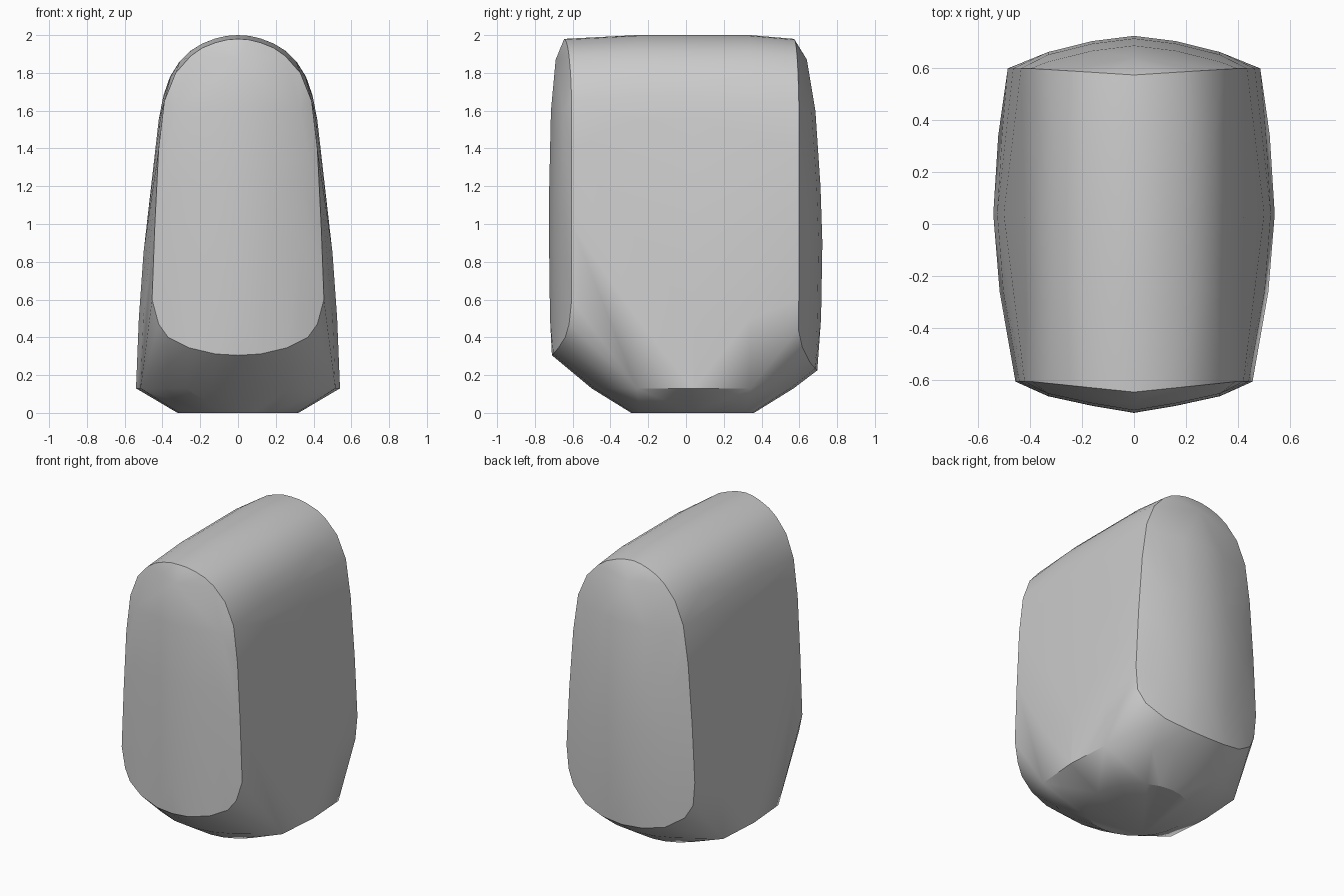
import bpy, bmesh, math

cube = bpy.data.objects.get("Cube")
if cube:
    bpy.data.objects.remove(cube)

grey = bpy.data.materials.new("plain_grey")
grey.use_nodes = True
colour = (0.6, 0.6, 0.6, 1)
grey.diffuse_color = colour
grey.node_tree.nodes["Principled BSDF"].inputs["Base Color"].default_value = colour

bm = bmesh.new()


def pair(x, y, z):
    """Add a point and its mirror image across the centre plane."""
    for side in ((1, -1) if x else (1,)):
        bm.verts.new((x * side, y, z))


# Arched cross-section of the body, widest near the middle
arch = [(0, 2), (.06, 1.996), (.12, 1.982), (.19, 1.955), (.25, 1.918), (.31, 1.86),
        (.36, 1.78), (.395, 1.68), (.42, 1.55), (.46, 1.2), (.5, .85), (.525, .5), (.54, .13)]
for y, low_width in ((-.26, .955), (.04, 1), (.34, .965)):
    for x, z in arch:
        narrowing = 1 + (low_width - 1) * min(1, (2 - z) / 1.2)
        pair(x * narrowing, y, z)

# Front rim: arch at the top, rounded lower edge
front_rim = [(0, 1.98), (.06, 1.975), (.12, 1.96), (.19, 1.932), (.25, 1.89), (.33, 1.8),
             (.39, 1.65), (.42, 1.4), (.44, 1), (.455, .6)]
for x, z in front_rim:
    pair(x, -.645 + .04 * min(1, x / .39), z)
for x, z in ((.42, .47), (.37, .4), (.26, .345), (.12, .312), (0, .305)):
    pair(x, -.71 + .1 * (x / .44) ** 2, z)

# Back rim, a little wider than the front
for x, z in front_rim:
    pair(x * (1 + .065 * min(1, (2 - z) / 1.2)), .572 + .025 * min(1, x / .39), z)
for x, z in ((.47, .44), (.42, .35), (.3, .27), (.15, .235), (0, .225)):
    pair(x, .695 - .1 * (x / .47) ** 2, z)

# Bulging end faces
for z, front, back in ((1.87, -.69, .64), (1.6, -.715, .685), (1.2, -.724, .712),
                       (.9, -.725, .722), (.5, -.72, .715)):
    pair(0, front, z)
    pair(0, back, z)
    if z < 1.8:
        pair(.16, front + .027, z)
        pair(.16, back - .02, z)
        pair(.33, front + .064, z)
        pair(.33, back - .062, z)

# Rounded foot: flat base and the wider edge above it
for i in range(13):
    a = -math.pi / 2 + math.pi * i / 12
    s, c = math.sin(a), abs(math.cos(a))
    c = c if c > .001 else 0
    pair(.32 * c, .035 + .325 * s, 0)
    pair(.54 * c, .035 + .535 * s, .13)

# Wrap the points in one closed shell
result = bmesh.ops.convex_hull(bm, input=bm.verts)
spare = {g for g in result["geom_interior"] + result["geom_unused"]
         if isinstance(g, bmesh.types.BMVert)}
bmesh.ops.delete(bm, geom=list(spare), context="VERTS")
bmesh.ops.recalc_face_normals(bm, faces=bm.faces)
mesh = bpy.data.meshes.new("rounded_body")
bm.to_mesh(mesh)
bm.free()
mesh.materials.append(grey)
body = bpy.data.objects.new("rounded_body", mesh)
bpy.context.collection.objects.link(body)

bpy.context.view_layer.objects.active = body
body.select_set(True)
bpy.ops.object.shade_smooth_by_angle(angle=math.radians(30))
